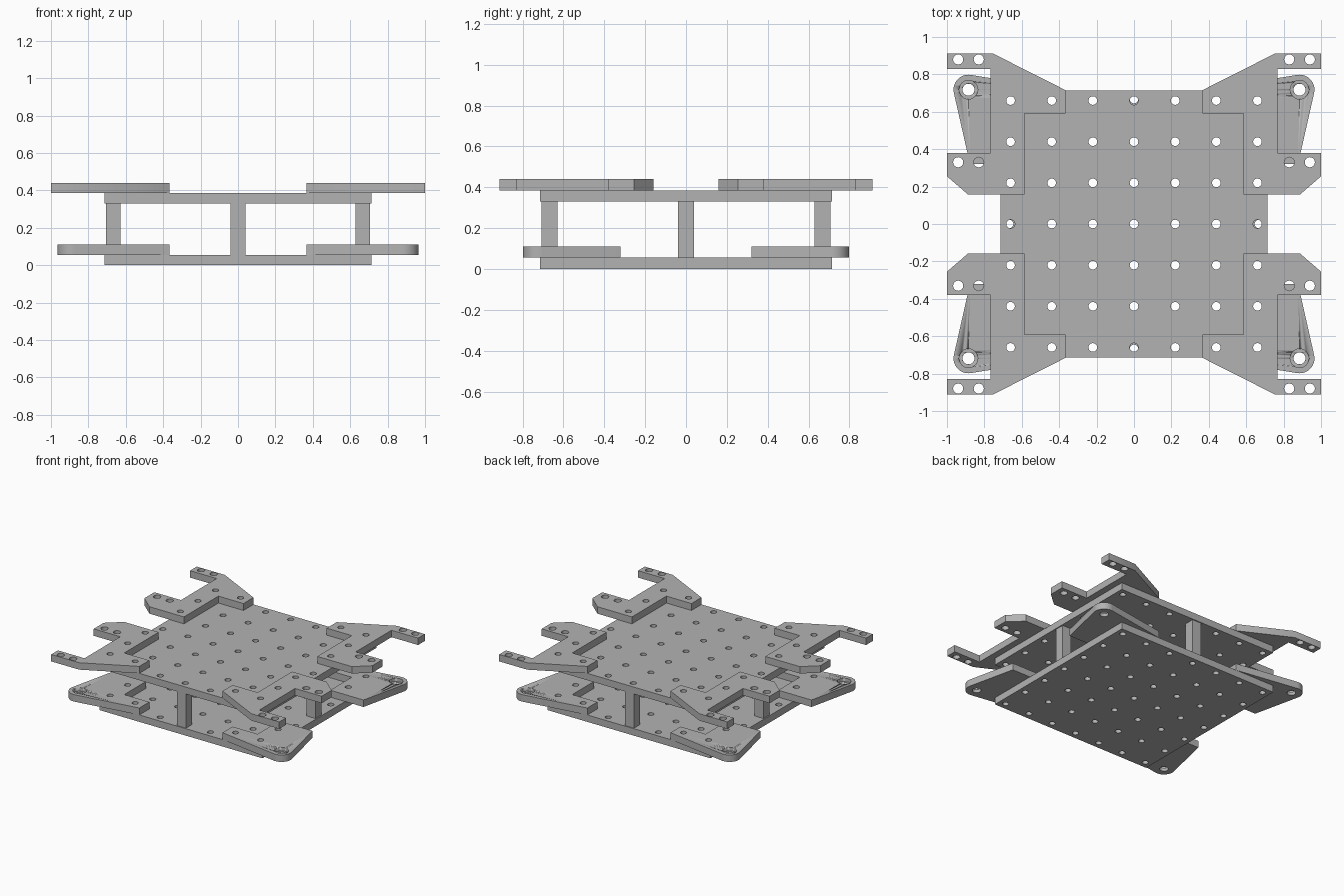
import bpy, bmesh
from math import sin, cos, pi, radians

if "Cube" in bpy.data.objects:
    bpy.data.objects.remove(bpy.data.objects["Cube"])

grey = bpy.data.materials.new("plain_grey")
grey.use_nodes = True
colour = (0.45, 0.45, 0.45, 1)
grey.diffuse_color = colour
grey.node_tree.nodes["Principled BSDF"].inputs["Base Color"].default_value = colour

THICK = 0.055
PITCH = 0.22
HALF = 0.715
HOLE = 0.023


def arc(x, y, r, start, end, n):
    angles = [radians(start + (end - start) * i / n) for i in range(n + 1)]
    return [(x + r * cos(a), y + r * sin(a)) for a in angles]


def circle(x, y, r=HOLE, n=24):
    return arc(x, y, r, 0, 360, n)[:-1]


def box(w, x=0, y=0):
    return [(x - w, y - w), (x + w, y - w), (x + w, y + w), (x - w, y + w)]


def plate(name, outline, holes, z, height):
    """Extrude a flat outline with through holes, as a clean closed mesh."""
    curve = bpy.data.curves.new(name, "CURVE")
    curve.dimensions = "2D"
    curve.fill_mode = "BOTH"
    curve.extrude = height / 2
    for loop in [outline] + holes:
        spline = curve.splines.new("POLY")
        spline.points.add(len(loop) - 1)
        for point, (x, y) in zip(spline.points, loop):
            point.co = (x, y, 0, 1)
        spline.use_cyclic_u = True
    temp = bpy.data.objects.new(name + "_curve", curve)
    bpy.context.collection.objects.link(temp)
    graph = bpy.context.evaluated_depsgraph_get()
    mesh = bpy.data.meshes.new_from_object(temp.evaluated_get(graph))
    bpy.data.objects.remove(temp)
    bm = bmesh.new()
    bm.from_mesh(mesh)
    bmesh.ops.remove_doubles(bm, verts=bm.verts, dist=0.0001)
    bmesh.ops.translate(bm, verts=bm.verts, vec=(0, 0, z + height / 2))
    bmesh.ops.recalc_face_normals(bm, faces=bm.faces)
    for face in bm.faces:
        face.smooth = True
    bm.to_mesh(mesh)
    bm.free()
    mesh.set_sharp_from_angle(angle=radians(30))
    mesh.materials.clear()
    mesh.materials.append(grey)
    obj = bpy.data.objects.new(name, mesh)
    bpy.context.collection.objects.link(obj)
    return obj


def mirror_corners(obj):
    mod = obj.modifiers.new("four_corners", "MIRROR")
    mod.use_axis = (True, True, False)
    mod.use_mirror_merge = False


# Two square plates with a regular hole grid
grid = [circle(i * PITCH, j * PITCH) for i in range(-3, 4) for j in range(-3, 4)]
plate("bottom_plate", box(HALF), grid, 0, THICK)
plate("top_plate", box(HALF), grid, 0.33, THICK)

# Square spacer posts, bored through, at the middle of each edge
for side, (sx, sy) in {"right": (-1, 0), "left": (1, 0), "front": (0, -1), "back": (0, 1)}.items():
    x, y = sx * 0.668, sy * 0.668
    plate(side + "_post", box(0.039, x, y), [circle(x, y)], THICK, 0.33 - THICK)

# Holes shared by every corner bracket
corner = [circle(3 * PITCH, 3 * PITCH), circle(2 * PITCH, 3 * PITCH), circle(3 * PITCH, 2 * PITCH)]

# Upper forked brackets
fork = [(0.365, 0.59), (0.365, 0.715), (0.755, 0.912), (1, 0.912), (1, 0.828), (0.767, 0.828),
        (0.767, 0.38), (1, 0.38), (1, 0.255), (0.888, 0.158), (0.585, 0.158), (0.585, 0.59)]
fork_holes = [circle(x, y, 0.027) for x in (0.83, 0.94) for y in (0.33, 0.88)]
upper = plate("upper_brackets", fork, corner + [circle(3 * PITCH, PITCH)] + fork_holes, 0.385, THICK)
mirror_corners(upper)

# Lower brackets with a rounded mounting ear
ear = (0.885, 0.718)
tab = [(0.365, 0.59), (0.585, 0.59), (0.585, 0.32), (0.877, 0.32)]
tab += arc(*ear, 0.08, -12, 98, 16) + [(0.365, 0.715)]
lower = plate("lower_brackets", tab, corner + [circle(*ear, 0.032)], THICK, THICK)

# Counterbore in the ear
cutter = plate("counterbore_cutter", circle(*ear, 0.05), [], THICK * 1.5, THICK)
cutter.hide_render = True
cutter.hide_viewport = True
cut = lower.modifiers.new("counterbore", "BOOLEAN")
cut.operation = "DIFFERENCE"
cut.solver = "EXACT"
cut.object = cutter
mirror_corners(lower)
